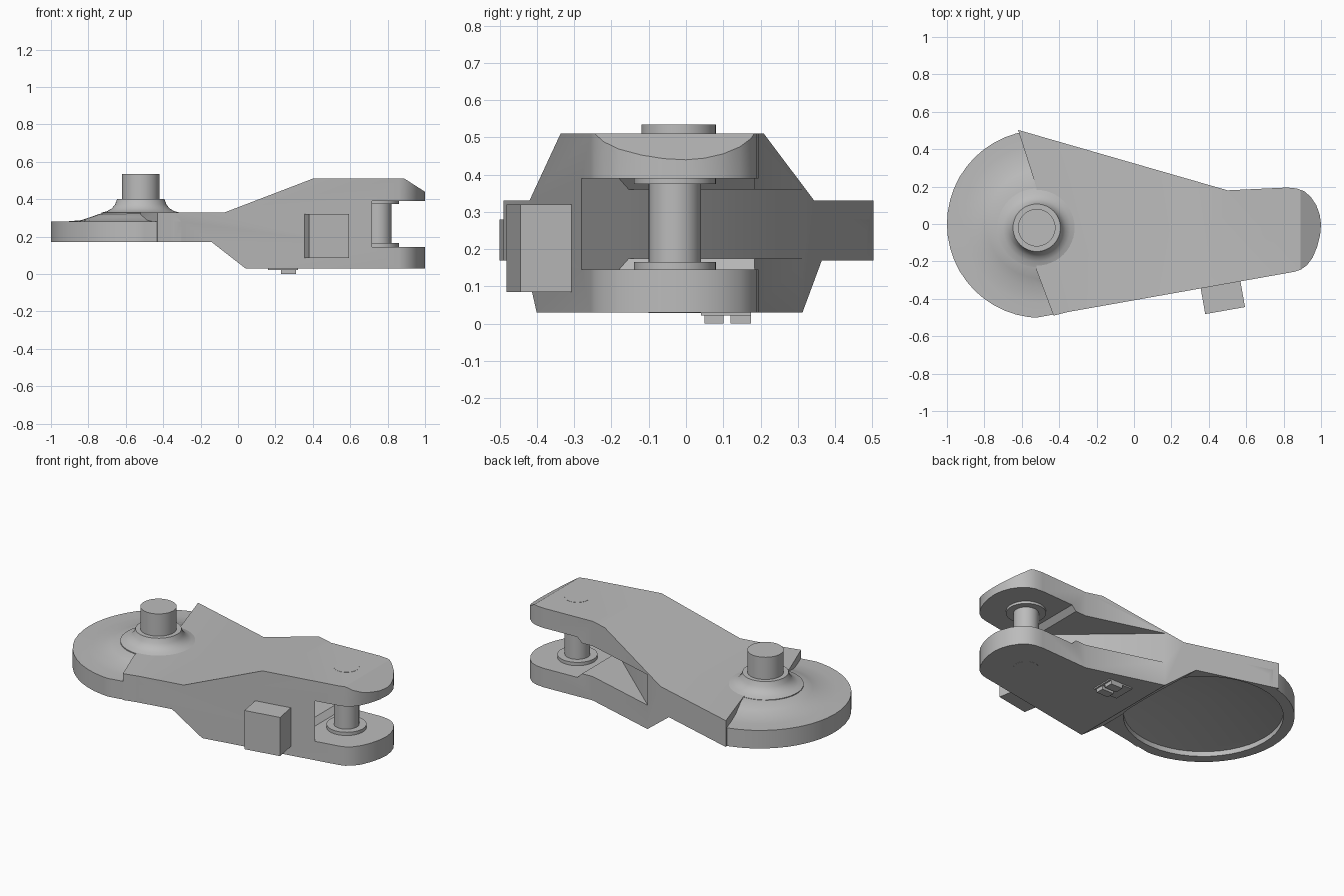
import bpy, bmesh, math
from mathutils import Vector

cube = bpy.data.objects.get("Cube")
if cube:
    bpy.data.objects.remove(cube, do_unlink=True)

grey = bpy.data.materials.new("machined_grey")
grey.use_nodes = True
COL = (0.5, 0.5, 0.5, 1)
grey.diffuse_color = COL
grey.node_tree.nodes["Principled BSDF"].inputs["Base Color"].default_value = COL


def finish(name, bm):
    bmesh.ops.recalc_face_normals(bm, faces=bm.faces)
    me = bpy.data.meshes.new(name)
    bm.to_mesh(me)
    bm.free()
    me.materials.append(grey)
    ob = bpy.data.objects.new(name, me)
    bpy.context.collection.objects.link(ob)
    return ob


def prism(points, axis, lo, hi):
    """Extrude a 2D outline: axis 'z' takes (x, y), axis 'y' takes (x, z)."""
    bm = bmesh.new()
    place = (lambda a, b, c: (a, b, c)) if axis == "z" else (lambda a, b, c: (a, c, b))
    face = bm.faces.new([bm.verts.new(place(a, b, lo)) for a, b in points])
    ext = bmesh.ops.extrude_face_region(bm, geom=[face])
    verts = [v for v in ext["geom"] if isinstance(v, bmesh.types.BMVert)]
    bmesh.ops.translate(bm, verts=verts, vec=place(0, 0, hi - lo))
    return bm


def lathe(profile, cx, cy, n=48):
    """Turn an (r, z) profile whose ends sit on the axis."""
    bm = bmesh.new()
    verts = [bm.verts.new((cx + r, cy, z)) for r, z in profile]
    edges = [bm.edges.new(p) for p in zip(verts, verts[1:])]
    bmesh.ops.spin(bm, geom=verts + edges, cent=(cx, cy, 0), axis=(0, 0, 1),
                   angle=math.tau, steps=n, use_duplicate=False)
    bmesh.ops.remove_doubles(bm, verts=bm.verts, dist=1e-5)
    return bm


def slice_off(bm, point, normal):
    """Remove everything behind a plane and cap the cut."""
    geom = bm.verts[:] + bm.edges[:] + bm.faces[:]
    cut = bmesh.ops.bisect_plane(bm, geom=geom, plane_co=point, plane_no=normal, clear_inner=True)
    rim = [e for e in cut["geom_cut"] if isinstance(e, bmesh.types.BMEdge)]
    bmesh.ops.holes_fill(bm, edges=rim, sides=0)


def boolean(ob, tool, op):
    mod = ob.modifiers.new(op.lower(), "BOOLEAN")
    mod.operation, mod.object, mod.solver = op, tool, "EXACT"
    bpy.context.view_layer.objects.active = ob
    bpy.ops.object.modifier_apply(modifier=mod.name)
    bpy.data.objects.remove(tool, do_unlink=True)


def smooth(ob):
    bpy.ops.object.select_all(action="DESELECT")
    ob.select_set(True)
    bpy.context.view_layer.objects.active = ob
    bpy.ops.object.shade_smooth_by_angle(angle=math.radians(30))


# Arm: plan outline intersected with side profile
plan = [(-.62, .503), (-.52, .19), (-.52, -.25), (-.43, -.49), (-.35, -.47),
        (.86, -.255), (.89, -.245), (.925, -.22), (.955, -.18), (.98, -.12), (.995, -.06),
        (1, 0), (.993, .05), (.975, .1), (.945, .145), (.91, .175), (.87, .19), (.82, .195),
        (.5, .18)]
side = [(-1.1, .17), (-.14, .17), (.04, .03), (1.1, .03), (1.1, .376), (.89, .51),
        (.4, .51), (-.07, .33), (-1.1, .33)]
arm = finish("arm_body", prism(plan, "z", -.1, .7))
boolean(arm, finish("side_cutter", prism(side, "y", -.8, .8)), "INTERSECT")

# Round dished end, trimmed flush with the arm's flanks
CX, R = -.498, .502
bm = lathe([(0, .17), (R, .17), (R, .28), (.42, .281), (.34, .288), (.29, .305),
            (.24, .322), (.17, .329), (0, .329)], CX, 0)
slice_off(bm, (.5, .18, 0), (-.323, -1.12, 0))
slice_off(bm, (-.35, -.47, 0), (-.175, .985, 0))
boolean(arm, finish("round_end", bm), "UNION")

# Conical recess under the round end
boolean(arm, finish("recess_cutter", lathe([(0, .1), (.44, .1), (.44, .2), (0, .27)], CX, 0)),
        "DIFFERENCE")

# Fork slot with a diagonal back wall and stepped floor and roof
slot = [(1.3, .145), (.60, .145), (.57, .175), (-.3, .175), (-.3, .36), (.57, .36),
        (.60, .39), (1.3, .39)]
bm = prism(slot, "y", -.8, .8)
slice_off(bm, (.72, -.285, 0), Vector((.605, .69, 0)).normalized())
boolean(arm, finish("slot_cutter", bm), "DIFFERENCE")
smooth(arm)

# Stud with filleted collar
smooth(finish("stud", lathe([(0, .3), (.21, .3), (.21, .328), (.18, .336), (.155, .35),
                             (.137, .372), (.127, .4), (.1, .4), (.1, .535), (0, .535)],
                            -.52, -.02)))

# Fork pin and its two washers
PIN = (.75, -.03)
for name, r, lo, hi in (("fork_pin", .07, .029, .511), ("lower_washer", .11, .14, .165),
                        ("upper_washer", .11, .375, .395)):
    smooth(finish(name, lathe([(0, lo), (r, lo), (r, hi), (0, hi)], *PIN)))


def box(name, x, y, z, turn=0):
    pts = [(x[0], y[0]), (x[1], y[0]), (x[1], y[1]), (x[0], y[1])]
    ob = finish(name, prism(pts, "z", *z))
    ob.rotation_euler.z = turn
    return ob


# Side stop block, square to the slanted flank
block = box("stop_block", (-.108, .108), (-.07, .11), (.085, .32), math.radians(10))
block.location = (.475, -.394, 0)

# Small raised bracket under the arm
box("bracket_plate", (.16, .32), (.04, .175), (.022, .04))
for i, y in enumerate(((.05, .10), (.12, .175))):
    box(f"bracket_lug_{i + 1}", (.23, .31), y, (0, .04))
